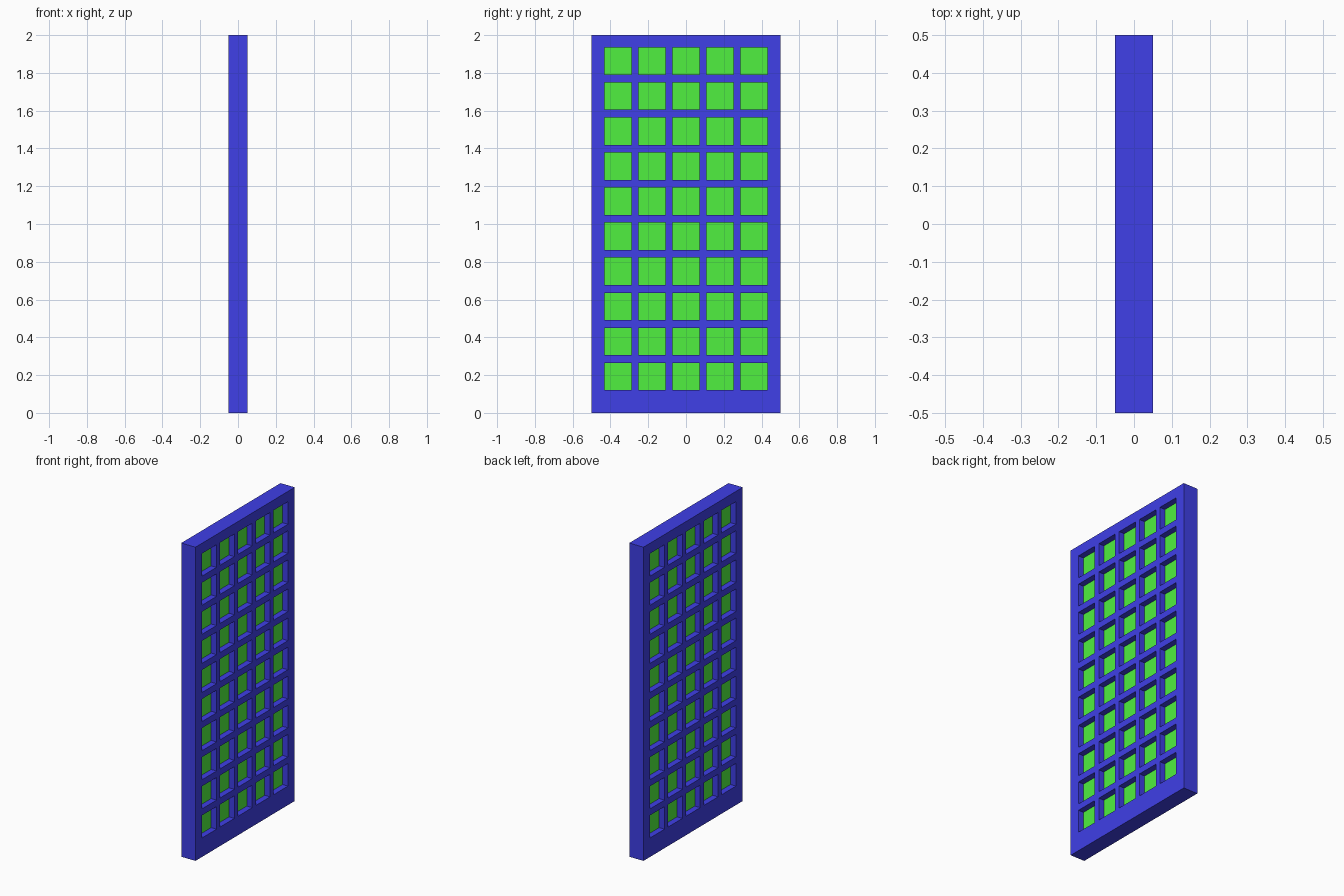
import bpy, bmesh

if "Cube" in bpy.data.objects:
    bpy.data.objects.remove(bpy.data.objects["Cube"])

COLS, ROWS = 5, 10
WIN = 0.144                 # window side
PITCH_Y, PITCH_Z = 0.18, 0.1855
FIRST_Z = 0.193             # centre of the lowest row
THICK, PANE = 0.10, 0.024


def material(name, color):
    m = bpy.data.materials.new(name)
    m.diffuse_color = (*color, 1)
    m.use_nodes = True
    m.node_tree.nodes["Principled BSDF"].inputs["Base Color"].default_value = m.diffuse_color
    return m


def slab(name, ys, zs, keep, thickness, mat):
    """Grid in the YZ plane, keeping chosen cells, thickened about x = 0."""
    bm = bmesh.new()
    v = [[bm.verts.new((0, y, z)) for z in zs] for y in ys]
    for i in range(len(ys) - 1):
        for j in range(len(zs) - 1):
            if keep(i, j):
                bm.faces.new((v[i][j], v[i + 1][j], v[i + 1][j + 1], v[i][j + 1]))
    mesh = bpy.data.meshes.new(name)
    bm.to_mesh(mesh)
    bm.free()
    mesh.materials.append(mat)
    obj = bpy.data.objects.new(name, mesh)
    bpy.context.collection.objects.link(obj)
    mod = obj.modifiers.new("thickness", 'SOLIDIFY')
    mod.thickness = thickness
    mod.offset = 0
    return obj


def edges(centres):
    return [c + s * WIN / 2 for c in centres for s in (-1, 1)]


ys = edges([(i - (COLS - 1) / 2) * PITCH_Y for i in range(COLS)])
zs = edges([FIRST_Z + j * PITCH_Z for j in range(ROWS)])

# Frame with open window cells
slab("frame", [-0.5] + ys + [0.5], [0] + zs + [2],
     lambda i, j: not (i % 2 and j % 2), THICK, material("blue", (0.05, 0.05, 0.8)))

# Panes set at mid depth, visible from both sides
slab("window_panes", ys, zs,
     lambda i, j: i % 2 == 0 and j % 2 == 0, PANE, material("green", (0.08, 0.87, 0.05)))
